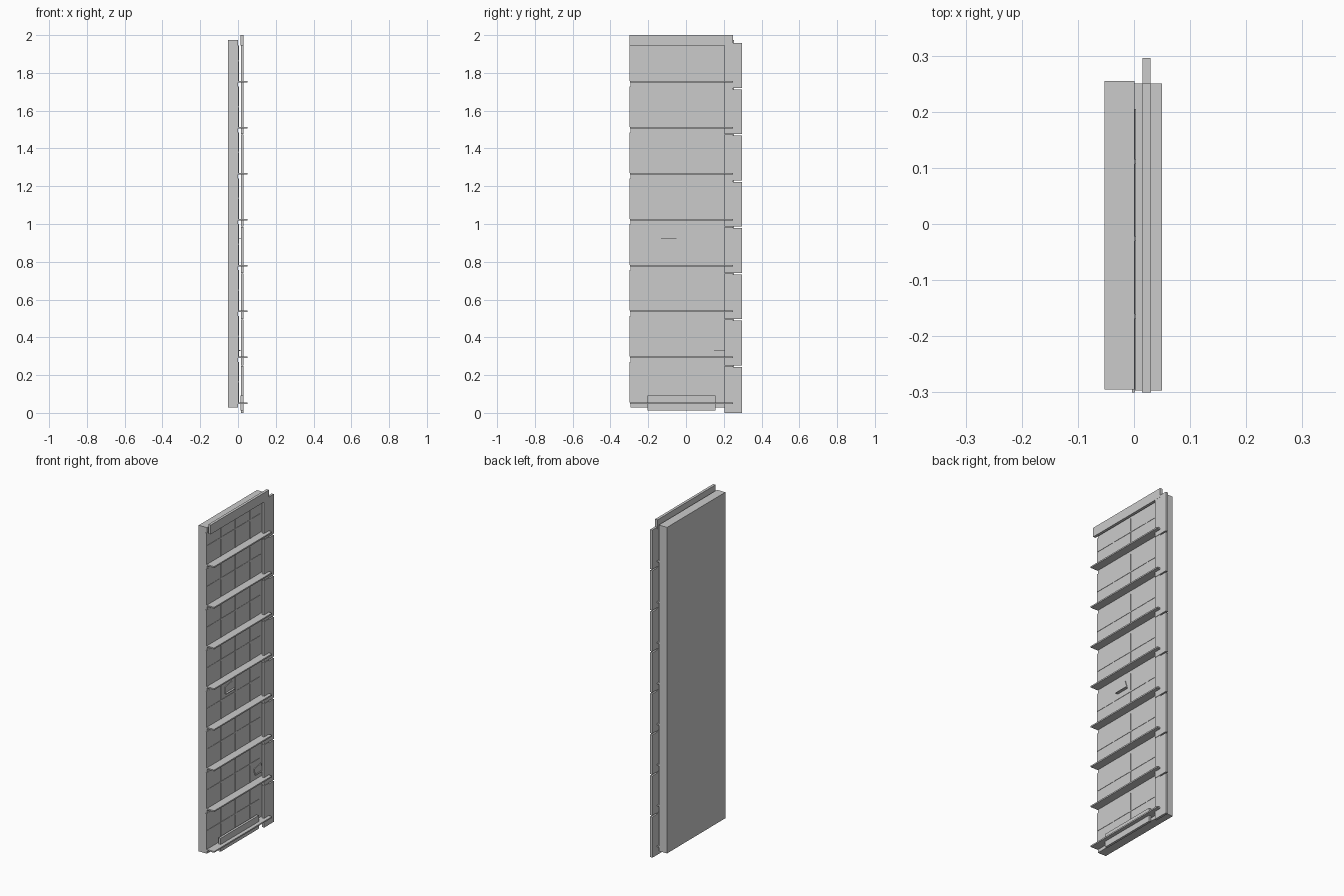
import bpy, bmesh
from mathutils import Vector

if "Cube" in bpy.data.objects:
    bpy.data.objects.remove(bpy.data.objects["Cube"])


def box(name, x0, x1, y0, y1, z0, z1):
    """Axis-aligned block given by its limits."""
    bm = bmesh.new()
    bmesh.ops.create_cube(bm, size=1)
    bmesh.ops.scale(bm, vec=Vector((x1 - x0, y1 - y0, z1 - z0)), verts=bm.verts)
    bmesh.ops.translate(bm, vec=Vector((x0 + x1, y0 + y1, z0 + z1)) / 2, verts=bm.verts)
    return finish(name, bm)


def plate(name, outline, x0, x1):
    """Flat (y, z) outline extruded along x."""
    bm = bmesh.new()
    face = bm.faces.new([bm.verts.new((x0, y, z)) for y, z in outline])
    new = bmesh.ops.extrude_face_region(bm, geom=[face])["geom"]
    bmesh.ops.translate(bm, vec=Vector((x1 - x0, 0, 0)),
                        verts=[v for v in new if isinstance(v, bmesh.types.BMVert)])
    bmesh.ops.recalc_face_normals(bm, faces=bm.faces)
    return finish(name, bm)


def finish(name, bm):
    mesh = bpy.data.meshes.new(name)
    bm.to_mesh(mesh)
    bm.free()
    obj = bpy.data.objects.new(name, mesh)
    bpy.context.collection.objects.link(obj)
    return obj


FLOORS, STEP = 8, 0.243
SURF = 0.001

# main slab, top fascia and base board
box("main_slab", -0.053, SURF, -0.295, 0.255, 0.028, 1.975)
box("top_fascia", 0.014, 0.03, -0.3, 0.25, 1.945, 2.0)
box("base_board", 0.014, 0.028, -0.203, 0.157, 0.012, 0.092)

for i in range(FLOORS):
    z = 0.051 + i * STEP
    top = z + 0.219 if i < FLOORS - 1 else 1.945
    # projecting ledge
    box(f"ledge_{i}", 0.0, 0.05, -0.297, 0.25, z - 0.004, z + 0.004)
    # shallow window band with its transom and mullions
    box(f"window_band_{i}", -0.004, SURF + 0.001, -0.3, 0.205, z + 0.004, top)
    box(f"transom_{i}", -0.003, SURF + 0.003, -0.297, 0.205, z + 0.109, z + 0.117)
    for j, y in enumerate((-0.164, -0.026, 0.111)):
        box(f"mullion_{i}_{j}", -0.003, SURF + 0.003, y - 0.004, y + 0.004, z + 0.004, top)
    # side post segment with a small notched tongue at its top
    p0 = 0.0 if i == 0 else 0.006 + i * 0.245
    p1 = 0.245 * (i + 1)
    if i < FLOORS - 1:
        prof = [(0.205, p0), (0.293, p0), (0.293, p1 - 0.002),
                (0.25, p1 - 0.002), (0.25, p1 + 0.004), (0.205, p1 + 0.004)]
    else:
        prof = [(0.205, p0), (0.293, p0), (0.293, 1.957), (0.205, 1.957)]
    plate(f"side_post_{i}", [(y + 0.003 * (y > 0.29), zz) for y, zz in prof], 0.015, 0.029)

# two small tilted vents on the slab
vent = [(-0.132, 0.922), (-0.05, 0.922), (-0.066, 0.972), (-0.124, 0.96)]
plate("vent_a", vent, SURF, 0.006)
box("vent_sill_a", SURF, 0.018, -0.132, -0.05, 0.922, 0.926)
plate("vent_b", [(0.152, 0.328), (0.225, 0.328), (0.21, 0.378), (0.147, 0.365)], SURF, 0.006)
box("vent_sill_b", SURF, 0.013, 0.152, 0.225, 0.328, 0.332)
